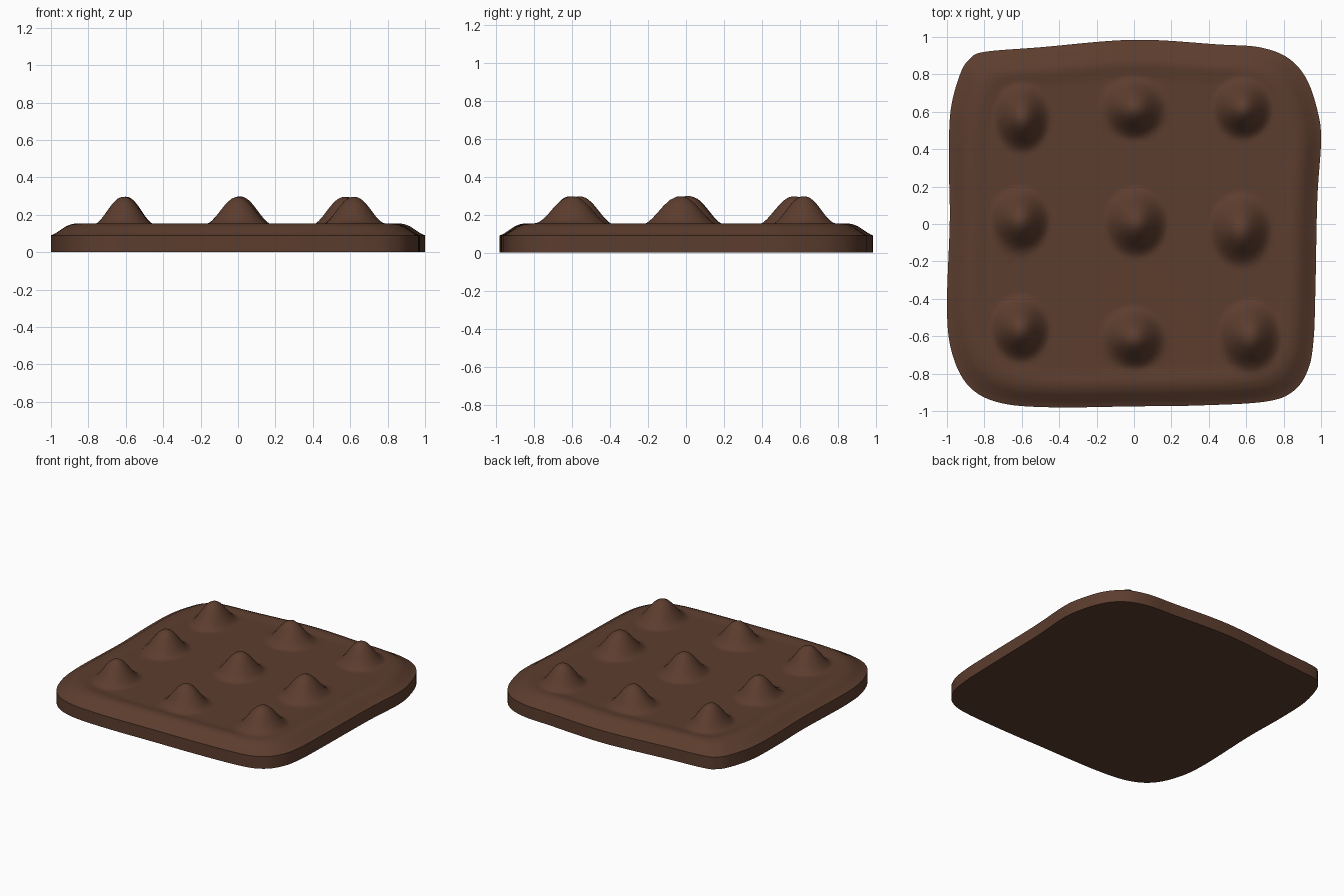
import bpy, bmesh, math

if "Cube" in bpy.data.objects:
    bpy.data.objects.remove(bpy.data.objects["Cube"])

# One flat colour
brown = bpy.data.materials.new("chocolate_brown")
brown.diffuse_color = (0.107, 0.0467, 0.0273, 1)
brown.use_nodes = True
brown.node_tree.nodes["Principled BSDF"].inputs["Base Color"].default_value = brown.diffuse_color

# Irregular rounded-square outline, clockwise from the back left
OUT = [(-.8, .92), (-.5, .945), (0, .985), (.45, .96), (.67, .945), (.82, .89), (.92, .78),
       (.98, .61), (1, .45), (.98, .13), (.97, -.35), (.96, -.62), (.93, -.78), (.85, -.895),
       (.7, -.95), (.35, -.97), (0, -.975), (-.45, -.98), (-.72, -.955), (-.88, -.87),
       (-.97, -.7), (-1, -.46), (-.985, .02), (-.99, .34), (-.98, .61), (-.93, .8), (-.88, .88)]

# Bumps: centre x, y, radius x, radius y
BUMPS = [(-.60, .57, .16, .20), (.0, .62, .18, .18), (.58, .62, .17, .18),
         (-.61, .02, .17, .19), (.01, .01, .18, .20), (.57, -.03, .18, .21),
         (-.61, -.56, .17, .19), (.0, -.61, .18, .18), (.62, -.60, .18, .21)]

# Edge profile: inward fraction, height
RIM = [(0, .09), (.02, .098), (.05, .118), (.08, .138), (.11, .15), (.14, .154),
       (.17, .15), (.21, .145), (1, .147)]


def spline(pts, n):
    """Closed Catmull-Rom curve through the points."""
    res, m = [], len(pts)
    for i in range(m):
        p = [pts[(i + k - 1) % m] for k in range(4)]
        for j in range(n):
            t = j / n
            res.append(tuple(.5 * (2 * b + (c - a) * t + (2 * a - 5 * b + 4 * c - d) * t * t
                                   + (3 * b - a - 3 * c + d) * t ** 3)
                             for a, b, c, d in zip(*p)))
    return res


def rim_height(d):
    for (d0, z0), (d1, z1) in zip(RIM, RIM[1:]):
        if d <= d1:
            return z0 + (z1 - z0) * (d - d0) / (d1 - d0)
    return RIM[-1][1]


def height(x, y, d):
    z = rim_height(d)
    for cx, cy, rx, ry in BUMPS:
        r = math.hypot((x - cx) / rx, (y - cy) / ry)
        if r < 1:
            z += .151 * (.5 + .5 * math.cos(math.pi * r ** 1.08))
    return z


# Slab: flat base, upright wall, rounded rim and bumpy top
outline = spline(OUT, 9)
N, RINGS = len(outline), 75
bm = bmesh.new()
base = [bm.verts.new((x, y, 0)) for x, y in outline]
bm.faces.new(base)
prev = base
for k in range(RINGS):
    d = k / RINGS
    s = 1 - d
    ring = [bm.verts.new((x * s, y * s, height(x * s, y * s, d))) for x, y in outline]
    for i in range(N):
        j = (i + 1) % N
        bm.faces.new((prev[i], prev[j], ring[j], ring[i]))
    prev = ring
tip = bm.verts.new((0, 0, height(0, 0, 1)))
for i in range(N):
    bm.faces.new((prev[i], prev[(i + 1) % N], tip))
bmesh.ops.recalc_face_normals(bm, faces=bm.faces)

mesh = bpy.data.meshes.new("bumpy_slab")
bm.to_mesh(mesh)
bm.free()
mesh.materials.append(brown)
slab = bpy.data.objects.new("bumpy_slab", mesh)
bpy.context.collection.objects.link(slab)
bpy.context.view_layer.objects.active = slab
slab.select_set(True)
bpy.ops.object.shade_smooth_by_angle(angle=math.radians(40))
